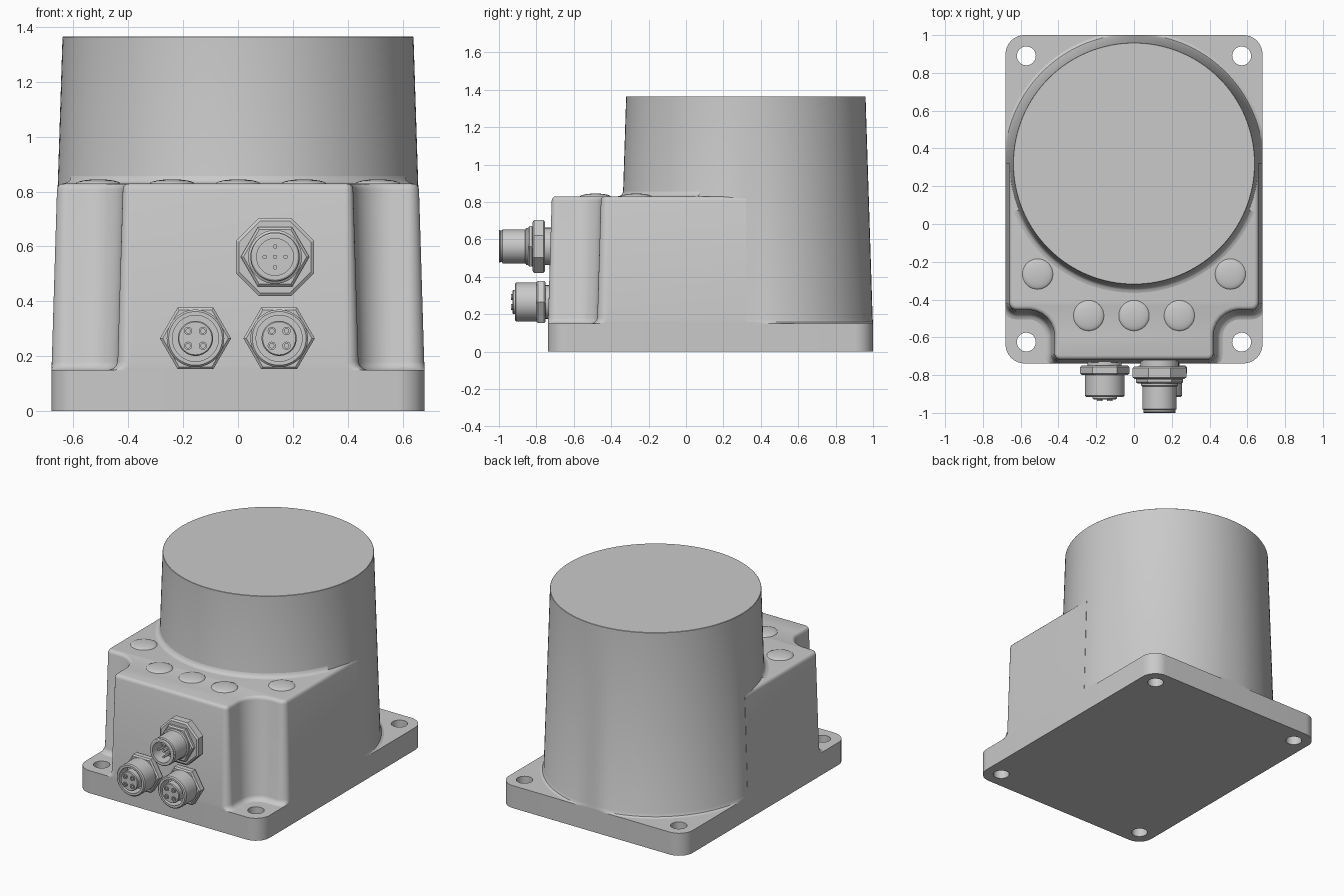
import bpy, bmesh
from math import pi, cos, sin, tan, acos, radians
from mathutils import Vector, Matrix

if "Cube" in bpy.data.objects:
    bpy.data.objects.remove(bpy.data.objects["Cube"], do_unlink=True)

TONE = (0.59, 0.59, 0.59, 1)
grey = bpy.data.materials.new("housing grey")
grey.use_nodes = True
grey.diffuse_color = TONE
grey.node_tree.nodes["Principled BSDF"].inputs["Base Color"].default_value = TONE

HALF_W, FRONT, BACK = 0.68, -0.738, 1.0
PLATE_H, DECK, TOP = 0.15, 0.83, 1.365
DRUM_Y = 0.32


def select(obj):
    bpy.ops.object.select_all(action="DESELECT")
    obj.select_set(True)
    bpy.context.view_layer.objects.active = obj


def finish(bm, name, angle=30):
    bmesh.ops.remove_doubles(bm, verts=bm.verts, dist=1e-5)
    bmesh.ops.recalc_face_normals(bm, faces=bm.faces)
    mesh = bpy.data.meshes.new(name)
    bm.to_mesh(mesh)
    bm.free()
    obj = bpy.data.objects.new(name, mesh)
    bpy.context.collection.objects.link(obj)
    mesh.materials.append(grey)
    select(obj)
    bpy.ops.object.shade_smooth_by_angle(angle=radians(angle))
    return obj


def rounded(corners, steps=8):
    """Closed outline with each corner (x, y, radius) rounded, convex or concave."""
    out = []
    for i, (x, y, r) in enumerate(corners):
        p = Vector((x, y))
        a = (Vector(corners[i - 1][:2]) - p).normalized()
        b = (Vector(corners[(i + 1) % len(corners)][:2]) - p).normalized()
        if r == 0:
            out.append(p)
            continue
        half = acos(a.dot(b)) / 2
        centre = p + (a + b).normalized() * (r / sin(half))
        start = p + a * (r / tan(half)) - centre
        end = p + b * (r / tan(half)) - centre
        for k in range(steps + 1):
            out.append(centre + start.lerp(end, k / steps).normalized() * r)
    return out


def loft(rings):
    """Skin a stack of equal rings and cap both ends."""
    bm = bmesh.new()
    rows = [[bm.verts.new(p) for p in ring] for ring in rings]
    n = len(rows[0])
    for lo, hi in zip(rows, rows[1:]):
        for i in range(n):
            bm.faces.new((lo[i], lo[(i + 1) % n], hi[(i + 1) % n], hi[i]))
    bm.faces.new(rows[0][::-1])
    bm.faces.new(rows[-1])
    return bm


def lathe(name, profile, place, sides=64, turn=0.0, sweep=2 * pi, angle=30):
    """Revolve (radius, height) points round local z, then place the result."""
    bm = bmesh.new()
    rot = Matrix.Rotation(turn, 3, "Z")
    verts = [bm.verts.new(rot @ Vector((r, 0, h))) for r, h in profile]
    edges = [bm.edges.new(pair) for pair in zip(verts, verts[1:])]
    bmesh.ops.spin(bm, geom=verts + edges, cent=(0, 0, 0), axis=(0, 0, 1),
                   angle=sweep, steps=sides)
    bm.transform(place)
    return finish(bm, name, angle)


# Base plate with four screw holes
mid_y, half_d = (FRONT + BACK) / 2, (BACK - FRONT) / 2
outline = rounded([(sx * HALF_W, mid_y + sy * half_d, 0.1)
                   for sx, sy in ((-1, -1), (1, -1), (1, 1), (-1, 1))])
plate = finish(loft([[(p.x, p.y, z) for p in outline] for z in (0, PLATE_H)]), "base_plate")
cutters = bmesh.new()
for x in (-0.57, 0.57):
    for y in (-0.625, 0.89):
        bmesh.ops.create_cone(cutters, cap_ends=True, segments=32, radius1=0.05, radius2=0.05,
                              depth=1, matrix=Matrix.Translation((x, y, 0)))
holes = finish(cutters, "hole_cutter")
holes.hide_render = True
cut = plate.modifiers.new("screw holes", "BOOLEAN")
cut.object, cut.solver = holes, "EXACT"
select(plate)
bpy.ops.object.modifier_apply(modifier=cut.name)
bpy.data.objects.remove(holes, do_unlink=True)

# Front body: notched corners, drafted walls, filleted foot and rounded deck edge
right = [(0.44, FRONT, 0.05), (0.44, -0.475, 0.12), (HALF_W, -0.475, 0.06), (HALF_W, DRUM_Y, 0)]
shape = rounded(right + [(-x, y, r) for x, y, r in reversed(right)])
normals = []
for i, p in enumerate(shape):
    t = (p - shape[i - 1]).normalized() + (shape[(i + 1) % len(shape)] - p).normalized()
    n = Vector((t.y, -t.x)).normalized()
    normals.append(Vector((1 if p.x > 0 else -1, 0)) if p.y > 0.3 else n)
rows = [(PLATE_H, 0.03), (0.155, 0.016), (0.165, 0.005), (0.18, -0.001),
        (0.808, -0.02), (0.82, -0.024), (0.827, -0.031), (DECK, -0.042)]
rings = []
for z, off in rows:
    pts = [p + n * off for p, n in zip(shape, normals)]
    rings.append([(max(-HALF_W, min(HALF_W, p.x)), max(FRONT, p.y), z) for p in pts])
finish(loft(rings), "body", 40)

# Tapered drum, its foot trimmed to the plate edges
at_drum = Matrix.Translation((0, DRUM_Y, 0))
drum = lathe("drum", [(0, PLATE_H), (0.7, PLATE_H), (0.686, 0.157), (0.678, 0.175),
                      (0.64, TOP - 0.002), (0.638, TOP), (0, TOP)], at_drum, 128)
for v in drum.data.vertices:
    v.co.x = max(-HALF_W, min(HALF_W, v.co.x))
    v.co.y = min(BACK, v.co.y)

# Fillet between drum and deck, front side only
lathe("drum_fillet", [(0.64, DECK - 0.01), (0.685, DECK), (0.67, 0.834), (0.661, 0.842),
                      (0.655, 0.86), (0.64, 0.86)], at_drum, 64, radians(202), radians(136))

# Indicator domes on the deck
for i, (x, y) in enumerate([(-0.51, -0.265), (-0.24, -0.485), (0, -0.485),
                            (0.24, -0.485), (0.51, -0.265)]):
    lathe(f"indicator_dome_{i + 1}",
          [(0.082 * cos(a), DECK - 0.002 + 0.017 * sin(a)) for a in (k * pi / 12 for k in range(7))],
          Matrix.Translation((x, y, 0)), 32, angle=60)


def facing(x, z):
    """Local z points out of the front wall, starting at the wall."""
    return Matrix.Translation((x, -0.73, z)) @ Matrix.Rotation(pi / 2, 4, "X")


def nut(name, radius, low, high, sides, turn, place):
    lathe(name, [(0, low), (radius * 0.94, low), (radius, low + 0.008), (radius, high - 0.008),
                 (radius * 0.92, high), (0, high)], place, sides, turn, angle=20)


# Upper plug: collar, octagonal flange, hex nut, open barrel and five pins
spot = facing(0.135, 0.562)
lathe("plug_collar", [(0.1, -0.02), (0.1, 0.04)], spot, 48)
nut("plug_flange", 0.154, 0.025, 0.09, 8, pi / 8, spot)
nut("plug_nut", 0.125, 0.085, 0.115, 6, 0, spot)
lathe("plug_barrel", [(0.098, 0.10), (0.098, 0.125), (0.09, 0.13), (0.09, 0.25), (0.084, 0.255),
                      (0.084, 0.262), (0.088, 0.266), (0.082, 0.27), (0.067, 0.27),
                      (0.067, 0.17), (0, 0.17)], spot, 48)
for i, (x, y) in enumerate([(0, 0), (0.038, 0), (-0.038, 0), (0, 0.038), (0, -0.038)]):
    lathe(f"plug_pin_{i + 1}", [(0.008, 0.165), (0.008, 0.25), (0, 0.25)],
          spot @ Matrix.Translation((x, y, 0)), 12)

# Two lower sockets: collar, hex nut, sleeve and inner insert with four contacts
for side, x in (("right", -0.155), ("left", 0.15)):
    spot = facing(x, 0.265)
    lathe(f"{side}_socket_collar", [(0.09, -0.02), (0.09, 0.03)], spot, 48)
    nut(f"{side}_socket_nut", 0.13, 0.02, 0.07, 6, 0, spot)
    lathe(f"{side}_socket_sleeve", [(0.105, 0.06), (0.105, 0.178), (0.098, 0.185), (0.084, 0.185),
                                    (0.084, 0.1), (0, 0.1)], spot, 48)
    lathe(f"{side}_socket_insert", [(0.064, 0.1), (0.064, 0.193), (0.06, 0.198), (0, 0.198)], spot, 48)
    corners = [(sx * 0.027, sy * 0.027) for sx in (-1, 1) for sy in (-1, 1)]
    for i, (cx, cy) in enumerate(corners):
        lathe(f"{side}_socket_contact_{i + 1}",
              [(0.015, 0.19), (0.015, 0.206), (0.008, 0.206), (0.008, 0.199), (0, 0.199)],
              spot @ Matrix.Translation((cx, cy, 0)), 16)
